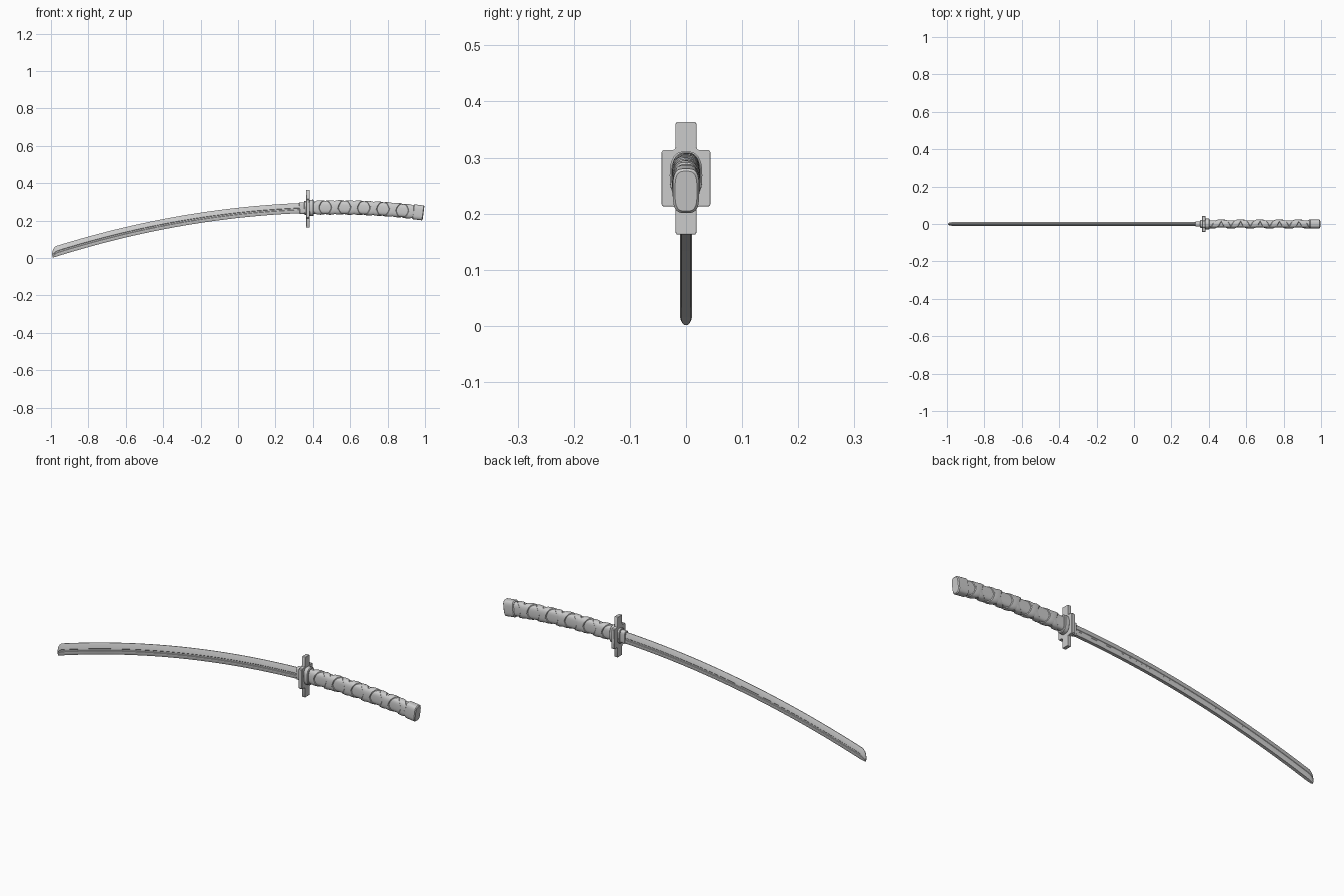
import bpy, bmesh, math
from mathutils import Vector

if "Cube" in bpy.data.objects:
    bpy.data.objects.remove(bpy.data.objects["Cube"])


def spine(u):
    """Point and normal on the shared curve of the sword (xz plane)."""
    k = 0.104 if u < 0.53 else 0.14
    slope = -2 * k * (u - 0.53)
    return Vector((u, 0, 0.27 - k * (u - 0.53) ** 2)), Vector((-slope, 0, 1)).normalized()


def place(u, y, h):
    p, n = spine(u)
    return p + n * h + Vector((0, y, 0))


def finish(name, bm, angle=35):
    bmesh.ops.recalc_face_normals(bm, faces=bm.faces)
    mesh = bpy.data.meshes.new(name)
    bm.to_mesh(mesh)
    bm.free()
    ob = bpy.data.objects.new(name, mesh)
    bpy.context.collection.objects.link(ob)
    bpy.ops.object.select_all(action='DESELECT')
    ob.select_set(True)
    bpy.context.view_layer.objects.active = ob
    bpy.ops.object.shade_smooth_by_angle(angle=math.radians(angle))
    return ob


def loft(name, rings, closed=False):
    bm = bmesh.new()
    vs = [[bm.verts.new(p) for p in r] for r in rings]
    n = len(vs[0])
    for a, b in zip(vs, vs[1:]):
        for i in range(n):
            j = (i + 1) % n
            bm.faces.new((a[i], a[j], b[j], b[i]))
    bm.faces.new(vs[0])
    bm.faces.new(vs[-1])
    return finish(name, bm)


def oval(a, w, h, e=3.0):
    c, s = math.cos(a), math.sin(a)
    return (math.copysign(abs(c) ** (2 / e) * w, c),
            math.copysign(abs(s) ** (2 / e) * h, s))


def oval_ring(u, w, h, e=3.0, n=32):
    return [place(u, *oval(2 * math.pi * i / n, w, h, e)) for i in range(n)]


def oval_part(name, u0, u1, w, h, e=3.0, bev=0.003, steps=4):
    st = [(u0, -bev), (u0 + bev, 0)]
    st += [(u0 + bev + (u1 - u0 - 2 * bev) * i / steps, 0) for i in range(1, steps + 1)]
    st += [(u1, -bev)]
    return loft(name, [oval_ring(u, w + d, h + d, e) for u, d in st])


# Blade: grooved section, cutting edge on the outside of the curve
half = [(0.008, -1), (0.0105, -0.85), (0.0105, -0.35), (0.0085, -0.28),
        (0.0085, -0.02), (0.0100, 0.05), (0.0065, 0.6), (0.0015, 1)]
section = half + [(-y, h) for y, h in reversed(half)]
stations = [(0.37 - 1.335 * i / 40, 1, 1) for i in range(41)]
stations += [(-0.974, 0.85, 0.95), (-0.983, 0.6, 0.85), (-0.990, 0.25, 0.7),
             (-0.996, -0.25, 0.5), (-0.999, -0.8, 0.25)]
H = 0.027
loft("blade", [[place(u, y * s, H * (-1 + (h + 1) * (t + 1) / 2)) for y, h in section]
               for u, t, s in stations])

# Blade collar and washers beside the guard
oval_part("blade_collar", 0.328, 0.364, 0.014, 0.031, 4, 0.002)
oval_part("front_washer", 0.354, 0.367, 0.021, 0.037, 3, 0.002)

# Cross-shaped guard with small fillets in the inner corners
quarter = [(0.044, 0.0), (0.044, 0.046), (0.041, 0.050), (0.024, 0.050), (0.020, 0.052),
           (0.0185, 0.057), (0.0185, 0.097), (0.0165, 0.100)]
right = [(y, -z) for y, z in reversed(quarter[1:])] + quarter
outline = right + [(-y, z) for y, z in reversed(right)]
bm = bmesh.new()
face = bm.faces.new([bm.verts.new((0.364, y, 0.263 + z)) for y, z in outline])
ext = bmesh.ops.extrude_face_region(bm, geom=[face])
bmesh.ops.translate(bm, vec=(0.018, 0, 0),
                    verts=[v for v in ext["geom"] if isinstance(v, bmesh.types.BMVert)])
guard = finish("guard", bm)
bev = guard.modifiers.new("bevel", 'BEVEL')
bev.width, bev.segments, bev.limit_method = 0.0015, 2, 'ANGLE'
bev.angle_limit = math.radians(60)

# Handle: ferrule, core and end cap
oval_part("ferrule", 0.380, 0.404, 0.029, 0.043, 2.6, 0.003)
oval_part("handle_core", 0.395, 0.955, 0.0195, 0.034, 3, 0.002, 24)
oval_part("end_cap", 0.935, 0.992, 0.0235, 0.040, 3.4, 0.004, 5)

# Handle wrap: two flat ribbons winding in opposite directions
U0, U1, PITCH, WIDTH = 0.415, 0.930, 0.103, 0.040


def ribbon(name, direction, lift):
    turns = (U1 - U0) / PITCH
    n = int(turns * 40)
    rings = []
    for i in range(n + 1):
        t = i / n
        a = math.pi * 1.0 + direction * 2 * math.pi * turns * t
        u = U0 + (U1 - U0) * t
        ring = []
        for du, d in ((-0.5, -0.001), (-0.42, 0.003), (0, 0.0045), (0.42, 0.003), (0.5, -0.001)):
            y, h = oval(a, 0.0195 + d + lift, 0.034 + d + lift, 2.7)
            ring.append(place(u + du * WIDTH, y, h))
        rings.append(ring)
    loft(name, rings)


ribbon("wrap_ribbon_a", 1, 0.0)
ribbon("wrap_ribbon_b", -1, 0.0008)
